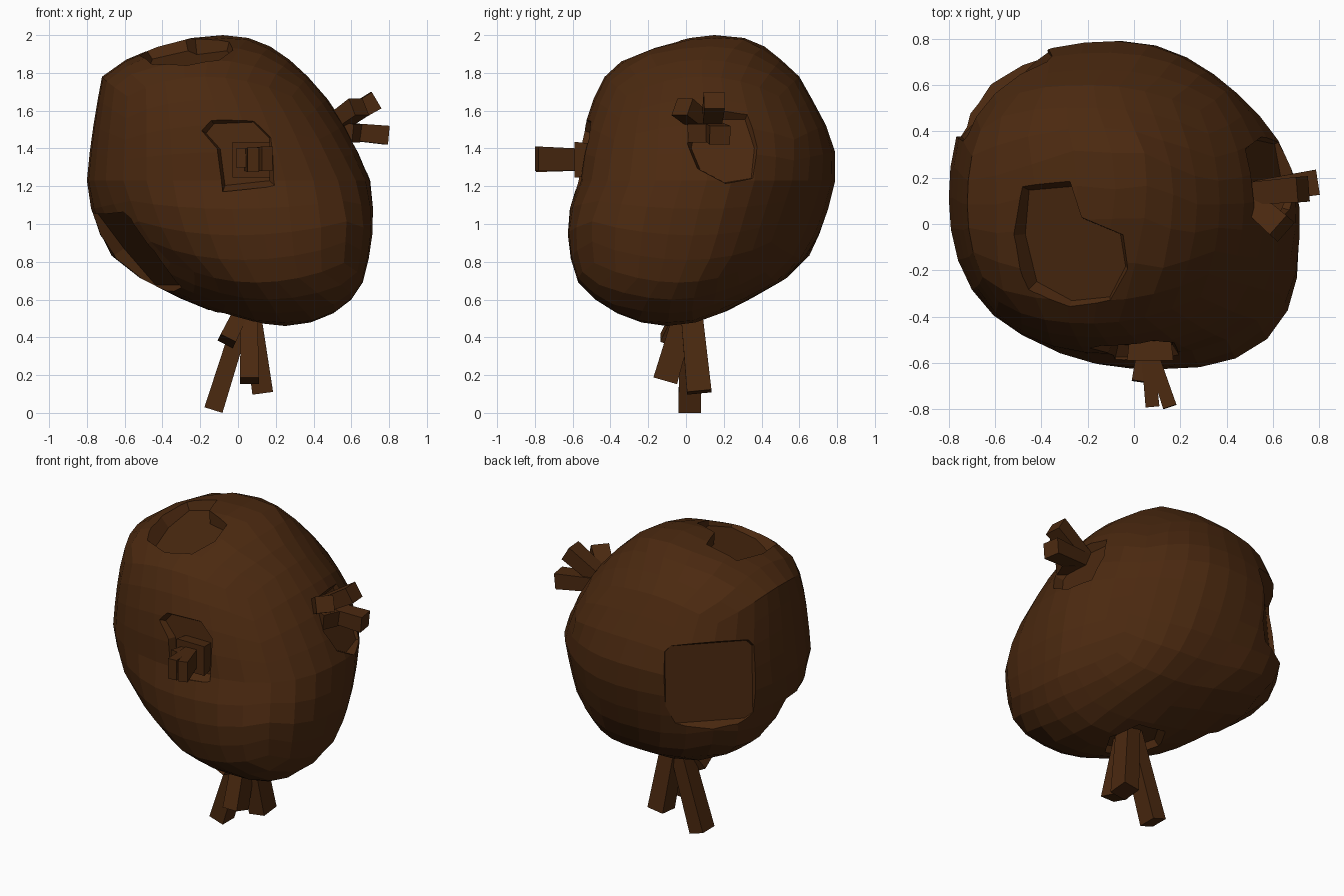
import bpy, bmesh
from math import pi, tan, acos, atan2, cos, sin
from mathutils import Vector
from mathutils.bvhtree import BVHTree

if "Cube" in bpy.data.objects:
    bpy.data.objects.remove(bpy.data.objects["Cube"])

brown = bpy.data.materials.new("dark_brown")
brown.diffuse_color = (0.07, 0.022, 0.005, 1)
brown.use_nodes = True
brown.node_tree.nodes["Principled BSDF"].inputs["Base Color"].default_value = brown.diffuse_color

# Cross-sections every 15 degrees from top to bottom: z, x min, x max, y min, y max
ROWS = [
    (2.00, -0.08, -0.08, 0.15, 0.15), (1.98, -0.30, 0.10, -0.02, 0.36),
    (1.90, -0.55, 0.24, -0.30, 0.47), (1.78, -0.72, 0.37, -0.43, 0.60),
    (1.62, -0.75, 0.51, -0.51, 0.69), (1.43, -0.78, 0.62, -0.56, 0.79),
    (1.23, -0.80, 0.70, -0.57, 0.79), (1.03, -0.77, 0.72, -0.63, 0.74),
    (0.85, -0.68, 0.70, -0.62, 0.66), (0.69, -0.47, 0.66, -0.57, 0.49),
    (0.57, -0.22, 0.58, -0.45, 0.27), (0.485, 0.02, 0.43, -0.28, 0.10),
    (0.46, 0.25, 0.25, -0.10, -0.10)]


def clamp(v, lo=0.0, hi=1.0):
    return max(lo, min(hi, v))


def potato_point(d):
    """Map a unit direction onto the lumpy body."""
    t = acos(clamp(d.z, -1, 1)) / pi * 12
    i = min(int(t), 11)
    f = t - i
    z, x0, x1, y0, y1 = [a + (b - a) * f for a, b in zip(ROWS[i], ROWS[i + 1])]
    a = atan2(d.y, d.x)
    low, lower = clamp((t - 4) / 3), clamp((t - 6) / 2.5)
    # diagonal bulges: front right and back left swell low down, front left tucks in
    if d.y < 0:
        k = 0.14 * low if d.x > 0 else 0.05 - 0.19 * lower
    else:
        k = -0.09 * low if d.x > 0 else 0.07 + 0.16 * lower
    k = 1 + k * sin(2 * a) ** 2
    return Vector(((x0 + x1) / 2 + (x1 - x0) / 2 * cos(a) * k,
                   (y0 + y1) / 2 + (y1 - y0) / 2 * sin(a) * k, z))


def finish(bm, name):
    bmesh.ops.recalc_face_normals(bm, faces=bm.faces)
    me = bpy.data.meshes.new(name)
    bm.to_mesh(me)
    bm.free()
    me.materials.append(brown)
    ob = bpy.data.objects.new(name, me)
    bpy.context.collection.objects.link(ob)
    return ob


# Body: cube sphere shaped by the cross-sections
bm = bmesh.new()
bmesh.ops.create_cube(bm, size=2)
bmesh.ops.subdivide_edges(bm, edges=bm.edges[:], cuts=7, use_grid_fill=True)
for v in bm.verts:
    v.co = potato_point(Vector([tan(c * pi / 4) for c in v.co]).normalized())
surface = BVHTree.FromBMesh(bm)
body = finish(bm, "potato_body")

# Sunken eyes: point near the surface, outward direction, depth, outline
EYES = [
    ((-0.25, -0.12, 1.95), (-0.2, -0.2, 0.95), 0.08,
     [(-.25, .30), (-.02, .32), (.03, .15), (.22, .07), (.24, -.10), (.15, -.26),
      (-.05, -.28), (-.23, -.18), (-.28, .07)]),
    ((0.0, -0.57, 1.37), (0, -1, 0.08), 0.05,
     [(-.2, .13), (-.15, .19), (.1, .2), (.2, .1), (.2, -.17), (-.08, -.2), (-.11, .03)]),
    ((-0.62, 0.62, 1.30), (-0.7, 0.7, 0.08), 0.10,
     [(-.31, .25), (-.27, .29), (.27, .29), (.31, .25), (.31, -.25), (.25, -.29),
      (-.25, -.29), (-.31, -.25)]),
    ((-0.58, -0.12, 0.82), (-0.72, -0.25, -0.64), 0.10,
     [(-.28, .30), (.28, .30), (.31, .0), (.26, -.30), (-.26, -.30), (-.31, 0)]),
    ((0.60, 0.20, 1.43), (0.9, 0.1, 0.42), 0.06,
     [(-.2, 0), (-.15, -.15), (0, -.24), (.17, -.21), (.2, 0), (.15, .2), (-.15, .2)]),
    ((0.02, 0.02, 0.54), (-0.2, 0.1, -0.97), 0.06,
     [(.2 * cos(i * pi / 3), .2 * sin(i * pi / 3)) for i in range(6)])]
bm = bmesh.new()
for near, n, depth, outline in EYES:
    p = surface.find_nearest(Vector(near))[0]
    n = Vector(n).normalized()
    u = Vector((0, 1, 0) if abs(n.z) > 0.8 else (0, 0, 1)).cross(n).normalized()
    w = n.cross(u)
    mx = sum(o[0] for o in outline) / len(outline)
    my = sum(o[1] for o in outline) / len(outline)
    rings = [[bm.verts.new(p + n * h + u * (mx + (a - mx) * s) + w * (my + (b - my) * s))
              for a, b in outline] for h, s in ((-depth, 0.84), (0.0, 1.0), (0.2, 1.0))]
    bm.faces.new(rings[0])
    bm.faces.new(rings[2])
    for lo, hi in zip(rings, rings[1:]):
        for i in range(len(outline)):
            j = (i + 1) % len(outline)
            bm.faces.new((lo[i], lo[j], hi[j], hi[i]))
cutter = finish(bm, "eye_cutter")
cutter.hide_render = True
mod = body.modifiers.new("eyes", "BOOLEAN")
mod.operation, mod.solver, mod.object = "DIFFERENCE", "EXACT", cutter

# Bake the cut and drop the cutter
dg = bpy.context.evaluated_depsgraph_get()
cut_mesh = bpy.data.meshes.new_from_object(body.evaluated_get(dg))
body.modifiers.clear()
body.data = cut_mesh
bpy.data.objects.remove(cutter)


def sprout(name, base, tip, w, h, up):
    """Square shoot from base to tip, slightly wider at the tip."""
    a, b = Vector(base), Vector(tip)
    d = (b - a).normalized()
    side = d.cross(Vector(up)).normalized()
    top = side.cross(d)
    bm = bmesh.new()
    ends = []
    for p, s in ((a, 0.85), (b, 1.0)):
        ends.append([bm.verts.new(p + side * w * s * i / 2 + top * h * s * j / 2)
                     for i, j in ((-1, -1), (1, -1), (1, 1), (-1, 1))])
    bm.faces.new(ends[0])
    bm.faces.new(ends[1])
    for i in range(4):
        j = (i + 1) % 4
        bm.faces.new((ends[0][i], ends[0][j], ends[1][j], ends[1][i]))
    finish(bm, name)


# Shoots: name, base, tips with width and height, up direction
SHOOTS = [
    ("bottom_sprout", (0.06, 0.02, 0.62),
     [((-0.13, 0.02, 0.015), 0.10, 0.12), ((0.06, -0.11, 0.17), 0.10, 0.13),
      ((0.13, 0.07, 0.11), 0.11, 0.13), ((-0.06, -0.09, 0.38), 0.09, 0.10)], (0, 1, 0)),
    ("front_sprout", (0.05, -0.48, 1.34),
     [((0.08, -0.79, 1.34), 0.06, 0.13), ((0.155, -0.79, 1.345), 0.06, 0.13),
      ((0.02, -0.68, 1.35), 0.06, 0.10)], (0, 0, 1)),
    ("right_sprout", (0.47, 0.13, 1.50),
     [((0.79, 0.18, 1.47), 0.11, 0.10), ((0.73, 0.15, 1.655), 0.11, 0.10),
      ((0.64, -0.02, 1.62), 0.11, 0.10), ((0.63, 0.06, 1.48), 0.11, 0.10)], (0, 0, 1))]
for name, base, tips, up in SHOOTS:
    for i, (tip, w, h) in enumerate(tips):
        sprout(f"{name}_{i + 1}", base, tip, w, h, up)

# Raised bud under the front shoots
sprout("front_bud", (0.07, -0.45, 1.34), (0.07, -0.59, 1.34), 0.20, 0.19, (0, 0, 1))
